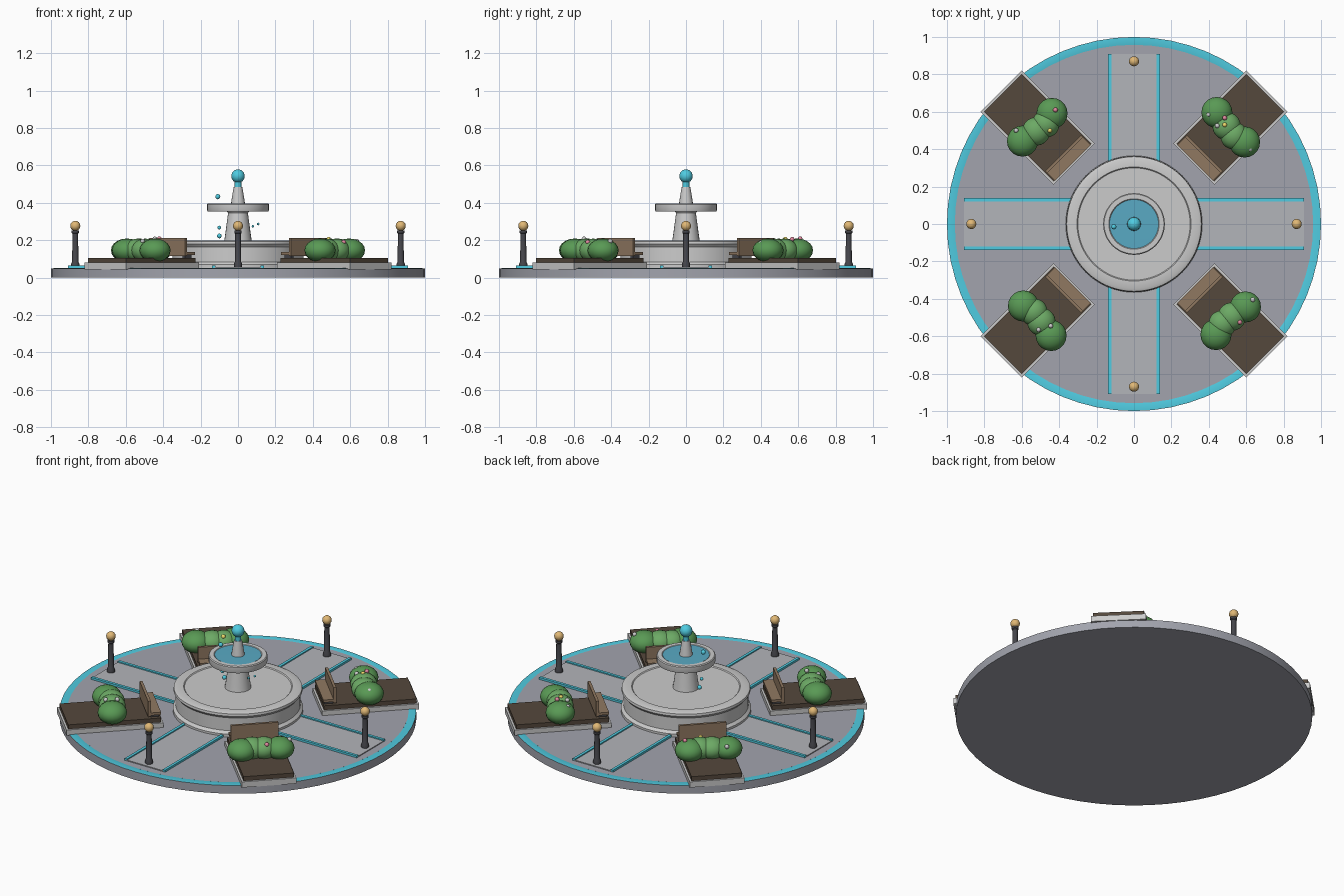
import bpy, math
from mathutils import Matrix, Vector

if "Cube" in bpy.data.objects:
    bpy.data.objects.remove(bpy.data.objects["Cube"])

def material(name, *rgb):
    m = bpy.data.materials.new(name)
    m.diffuse_color = (*rgb, 1)
    m.use_nodes = True
    m.node_tree.nodes["Principled BSDF"].inputs["Base Color"].default_value = m.diffuse_color
    return m

CYAN = material("cyan", .08, .60, .75)
WATER = material("water", .10, .40, .55)
STONE = material("stone", .55, .54, .57)
PAVING = material("paving", .36, .37, .42)
PATH = material("path", .45, .46, .49)
SOIL = material("soil", .09, .065, .045)
WOOD = material("wood", .28, .19, .12)
LEAF = material("leaf", .10, .32, .09)
LEAF2 = material("light_leaf", .15, .40, .13)
IRON = material("iron", .06, .06, .07)
GOLD = material("gold", .75, .48, .18)
WHITE = material("white_petal", .8, .8, .8)
PINK = material("pink_petal", .75, .25, .35)
YELLOW = material("yellow_petal", .85, .7, .15)

def finish(name, mat, smooth=False):
    o = bpy.context.object
    o.name = name
    o.data.materials.append(mat)
    if smooth:
        bpy.ops.object.shade_smooth_by_angle(angle=math.radians(35))
    return o

def box(name, mat, centre, size, turn=0):
    """Box placed at centre, then turned about the world z axis."""
    bpy.ops.mesh.primitive_cube_add(size=1)
    o = finish(name, mat)
    o.data.transform(Matrix.Rotation(turn, 4, 'Z') @ Matrix.Translation(centre)
                     @ Matrix.Diagonal((*size, 1)))
    return o

def ball(name, mat, centre, radius, squash=1, segs=16):
    bpy.ops.mesh.primitive_uv_sphere_add(segments=segs, ring_count=max(6, segs // 2),
                                         radius=radius, location=centre)
    bpy.context.object.scale.z = squash
    return finish(name, mat, True)

def lathe(name, mat, profile, at=(0, 0), segs=48):
    """Revolve (radius, height) points about a vertical axis."""
    verts, faces = [], []
    for r, z in profile:
        for i in range(segs):
            a = 2 * math.pi * i / segs
            verts.append((at[0] + r * math.cos(a), at[1] + r * math.sin(a), z))
    for j in range(len(profile) - 1):
        for i in range(segs):
            k = (i + 1) % segs
            faces.append((j * segs + i, j * segs + k, (j + 1) * segs + k, (j + 1) * segs + i))
    faces.append(tuple(reversed(range(segs))))
    faces.append(tuple(range((len(profile) - 1) * segs, len(profile) * segs)))
    me = bpy.data.meshes.new(name)
    me.from_pydata(verts, [], faces)
    o = bpy.data.objects.new(name, me)
    bpy.context.collection.objects.link(o)
    bpy.ops.object.select_all(action='DESELECT')
    bpy.context.view_layer.objects.active = o
    o.select_set(True)
    return finish(name, mat, True)

# Plaza disc with bright edge band
lathe("plaza_edge_band", CYAN, [(.99, .03), (.999, .05), (.955, .0515), (.94, .045)], segs=64)
lathe("plaza_base", PAVING, [(1, 0), (1, .05), (.958, .05), (.958, .0515)], segs=64)

# Paths, edge strips and lamps along each axis
for k in range(4):
    turn = k * math.pi / 2
    box("path", PATH, (.6, 0, .0525), (.62, .25, .009), turn)
    for s in (-1, 1):
        box("path_edge_strip", CYAN, (.6, s * .13, .056), (.62, .017, .016), turn)
    at = (.87 * math.cos(turn), .87 * math.sin(turn))
    lathe("lamp_post", IRON, [(.022, .055), (.022, .075), (.017, .085), (.015, .235),
                              (.02, .24), (.02, .252)], at, 12)
    ball("lamp_globe", GOLD, (*at, .277), .027)

# Planters on the diagonals with bench and hedge
# Bush: radial offset, sideways position, radius
bushes = [(.728, -.108, .083), (.712, -.045, .074), (.72, .02, .076), (.735, .108, .083)]
# Flowers per planter: x, y, z, colour
flowers = [
    [(.40, .585, .19, WHITE), (.445, .525, .195, WHITE), (.485, .567, .205, PINK),
     (.485, .53, .205, YELLOW), (.62, .40, .185, WHITE)],
    [(-.42, .61, .208, PINK), (-.45, .50, .195, YELLOW), (-.63, .50, .185, WHITE)],
    [(-.51, -.565, .195, WHITE), (-.445, -.545, .207, WHITE)],
    [(.565, -.525, .19, PINK), (.635, -.405, .195, WHITE)]]
for k in range(4):
    turn = math.pi / 4 + k * math.pi / 2
    rot = Matrix.Rotation(turn, 4, 'Z')
    box("planter_curb", STONE, (.728, 0, .0625), (.552, .311, .035), turn)
    box("planter_soil", SOIL, (.728, 0, .092), (.528, .287, .028), turn)
    box("bench_seat", WOOD, (.495, 0, .13), (.066, .27, .016), turn)
    box("bench_back", WOOD, (.528, 0, .163), (.016, .27, .096), turn)
    for s in (-1, 1):
        box("bench_leg", IRON, (.495, s * .11, .112), (.05, .018, .024), turn)
    for i, (r, t, rad) in enumerate(bushes):
        ball("bush", LEAF2 if i in (1, 2) else LEAF, rot @ Vector((r, t, .146)), rad, .063 / rad, 20)
    for x, y, z, mat in flowers[k]:
        ball("flower", mat, (x, y, z), .013, segs=10)

# Fountain: basin, column, upper bowl and spout
lathe("basin", STONE, [(.365, .05), (.365, .07), (.35, .085), (.35, .165), (.362, .18),
                       (.36, .194), (.345, .2), (.305, .2), (.30, .195), (.05, .195)], segs=64)
lathe("fountain_column", STONE, [(.075, .19), (.07, .22), (.053, .345), (.06, .356)], segs=24)
lathe("upper_bowl", STONE, [(.06, .353), (.163, .355), (.165, .36), (.165, .392), (.16, .397),
                            (.135, .397), (.13, .392), (.03, .392)])
lathe("upper_water", WATER, [(.131, .385), (.131, .395), (.02, .396)])
lathe("spout", STONE, [(.038, .39), (.034, .42), (.023, .485)], segs=16)
lathe("spout_jet", CYAN, [(.018, .48), (.018, .52)], segs=12)
ball("finial_orb", CYAN, (0, 0, .543), .036, segs=24)

# Water droplets
for x, y, z, r in [(-.108, -.015, .433, .014), (-.1, -.01, .268, .01), (-.1, .01, .223, .013),
                   (.08, -.01, .275, .007), (.108, .01, .287, .007)]:
    ball("droplet", CYAN, (x, y, z), r, segs=10)
